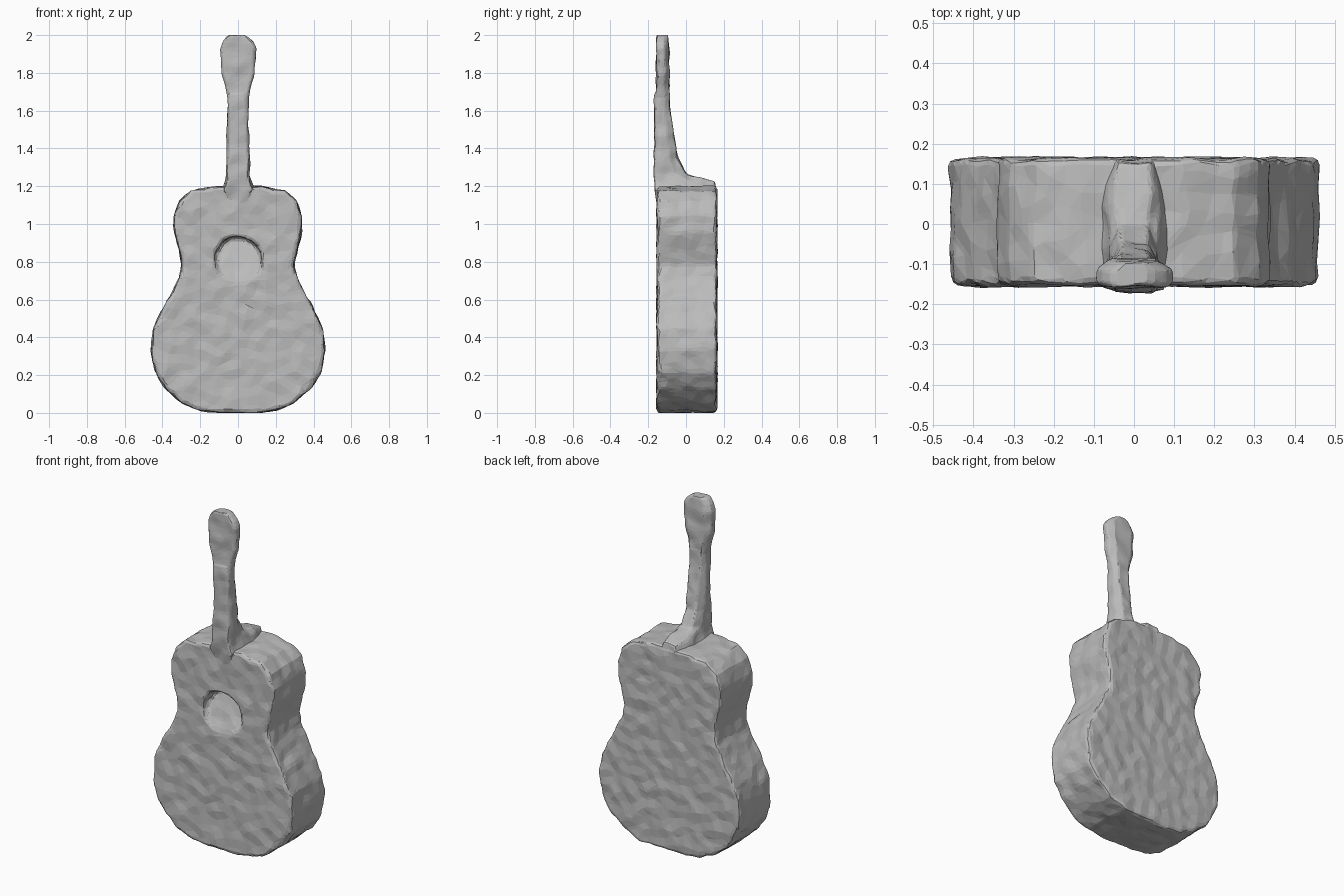
import bpy, bmesh, math
from mathutils import Matrix, Vector, noise

if "Cube" in bpy.data.objects:
    bpy.data.objects.remove(bpy.data.objects["Cube"])

grey = bpy.data.materials.new("plain_grey")
grey.use_nodes = True
colour = (0.5, 0.5, 0.5, 1)
grey.diffuse_color = colour
grey.node_tree.nodes["Principled BSDF"].inputs["Base Color"].default_value = colour


def finish(bm, name):
    bmesh.ops.recalc_face_normals(bm, faces=bm.faces)
    mesh = bpy.data.meshes.new(name)
    bm.to_mesh(mesh)
    bm.free()
    mesh.materials.append(grey)
    ob = bpy.data.objects.new(name, mesh)
    bpy.context.scene.collection.objects.link(ob)
    return ob


def roughen(ob, voxel, amount, ratio):
    """Remesh evenly, ripple the surface, then reduce to irregular facets."""
    mod = ob.modifiers.new("remesh", "REMESH")
    mod.mode = "VOXEL"
    mod.voxel_size = voxel
    bpy.context.view_layer.update()
    graph = bpy.context.evaluated_depsgraph_get()
    mesh = bpy.data.meshes.new_from_object(ob.evaluated_get(graph))
    ob.modifiers.clear()
    ob.data = mesh
    for v in mesh.vertices:
        v.co += noise.noise_vector(v.co * 14) * amount
        v.co.z = min(max(v.co.z, 0), 2)
    mesh.materials.clear()
    mesh.materials.append(grey)
    mesh.polygons.foreach_set("use_smooth", [False] * len(mesh.polygons))
    mod = ob.modifiers.new("facets", "DECIMATE")
    mod.ratio = ratio


def loft(sections, name):
    """Stack of eight-sided sections: height, half width, front y, back y."""
    bm = bmesh.new()
    rings = []
    for z, w, front, back in sections:
        d = back - front
        half = [(0.85 * w, front), (w, front + 0.2 * d),
                (w, front + 0.65 * d), (0.6 * w, back)]
        pts = half + [(-x, y) for x, y in reversed(half)]
        rings.append([bm.verts.new((x, y, z)) for x, y in pts])
    for a, b in zip(rings, rings[1:]):
        for i in range(len(a)):
            j = (i + 1) % len(a)
            bm.faces.new((a[i], a[j], b[j], b[i]))
    bm.faces.new(rings[0])
    bm.faces.new(rings[-1])
    return finish(bm, name)


# Body: mirrored waisted outline, extruded and softened at the rims
FRONT, BACK = -0.153, 0.163
half = [(0.1, 0), (0.2, 0.012), (0.3, 0.055), (0.385, 0.13), (0.44, 0.22),
        (0.462, 0.33), (0.446, 0.45), (0.4, 0.55), (0.348, 0.64),
        (0.312, 0.71), (0.297, 0.78), (0.312, 0.86), (0.335, 0.95),
        (0.338, 1.04), (0.31, 1.12), (0.25, 1.175), (0.12, 1.2)]
outline = half + [(-x, z) for x, z in reversed(half)]
bm = bmesh.new()
face = bm.faces.new([bm.verts.new((x, FRONT, z)) for x, z in outline])
new = bmesh.ops.extrude_face_region(bm, geom=[face])["geom"]
bmesh.ops.translate(bm, vec=(0, BACK - FRONT, 0),
                    verts=[g for g in new if isinstance(g, bmesh.types.BMVert)])
rims = [e for e in bm.edges if abs(e.verts[0].co.y - e.verts[1].co.y) < 0.001]
bmesh.ops.bevel(bm, geom=rims, offset=0.012, segments=2, profile=0.5, affect="EDGES")
body = finish(bm, "body")

# Sound hole: round recess, deep at the top and fading out downwards
bm = bmesh.new()
bmesh.ops.create_cone(bm, cap_ends=True, segments=24, radius1=0.125, radius2=0.125,
                      depth=0.2, matrix=Matrix.Translation((0, FRONT, 0.81))
                      @ Matrix.Rotation(math.pi / 2, 4, "X"))
for v in bm.verts:
    if v.co.y > FRONT:
        v.co.y = FRONT + 0.36 * (v.co.z - 0.69)
cutter = finish(bm, "sound_hole_cutter")
cutter.hide_render = True
cut = body.modifiers.new("sound_hole", "BOOLEAN")
cut.operation = "DIFFERENCE"
cut.solver = "EXACT"
cut.object = cutter
roughen(body, 0.014, 0.008, 0.14)
bpy.data.objects.remove(cutter)

# Neck with the heel flaring back over the top of the body
neck = loft([(1.1, 0.06, -0.15, 0.1), (1.19, 0.085, -0.163, 0.16),
             (1.225, 0.07, -0.166, 0.155), (1.262, 0.062, -0.168, 0.0),
             (1.35, 0.06, -0.168, -0.042), (1.45, 0.059, -0.168, -0.062),
             (1.58, 0.056, -0.168, -0.078), (1.7, 0.052, -0.166, -0.088)], "neck")
roughen(neck, 0.01, 0.009, 0.2)

# Headstock: widening paddle with a rounded crown
head = loft([(1.65, 0.05, -0.165, -0.088), (1.72, 0.066, -0.16, -0.088),
             (1.8, 0.086, -0.157, -0.088), (1.93, 0.098, -0.157, -0.09),
             (1.965, 0.08, -0.157, -0.092), (1.99, 0.055, -0.155, -0.094),
             (2.003, 0.03, -0.15, -0.098)], "headstock")
roughen(head, 0.009, 0.007, 0.2)
